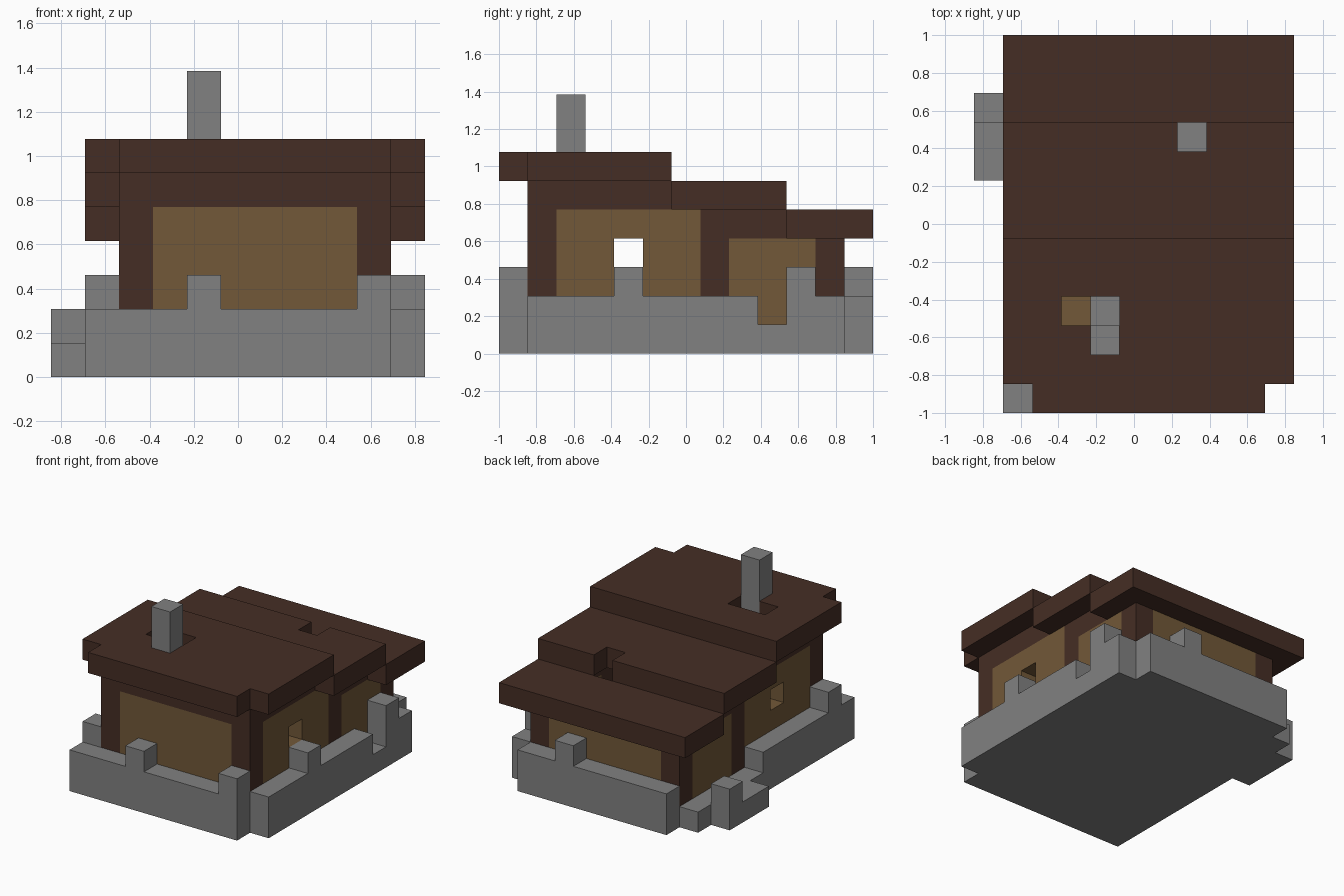
import bpy
import bmesh
from mathutils import Vector

default = bpy.data.objects.get("Cube")
if default:
    bpy.data.objects.remove(default, do_unlink=True)

# The house sits on a grid of 11 x 13 x 9 cells
CELL = 2 / 13
ORIGIN = Vector((-5.5, -6.5, 0))
DIRECTIONS = [Vector(axis) * sign
              for axis in ((1, 0, 0), (0, 1, 0), (0, 0, 1))
              for sign in (1, -1)]


def make_material(name, red, green, blue):
    material = bpy.data.materials.new(name)
    colour = (red, green, blue, 1)
    material.use_nodes = True
    material.diffuse_color = colour
    shader = material.node_tree.nodes["Principled BSDF"]
    shader.inputs["Base Color"].default_value = colour
    shader.inputs["Roughness"].default_value = 0.9
    return material


stone = make_material("grey_stone", 0.22, 0.22, 0.22)
timber = make_material("dark_timber", 0.06, 0.027, 0.018)
plaster = make_material("tan_plaster", 0.168, 0.098, 0.04)


def cells(x, y, z):
    """All grid cells inside the given start and end ranges."""
    return {(i, j, k) for i in range(*x) for j in range(*y) for k in range(*z)}


def build(name, material, filled):
    """Skin a set of cells with outer faces only and merge flat areas."""
    bm = bmesh.new()
    for cell in sorted(filled):
        centre = Vector(cell) + Vector((0.5, 0.5, 0.5))
        for normal in DIRECTIONS:
            beside = tuple(int(c) for c in Vector(cell) + normal)
            if beside in filled:
                continue
            side = Vector((normal.y, normal.z, normal.x))
            up = normal.cross(side)
            corners = [centre + (normal + side * a + up * b) / 2
                       for a, b in ((-1, -1), (1, -1), (1, 1), (-1, 1))]
            bm.faces.new([bm.verts.new((c + ORIGIN) * CELL) for c in corners])
    bmesh.ops.remove_doubles(bm, verts=bm.verts, dist=CELL / 100)
    bmesh.ops.dissolve_limit(bm, angle_limit=0.01, verts=bm.verts, edges=bm.edges)
    mesh = bpy.data.meshes.new(name)
    bm.to_mesh(mesh)
    bm.free()
    mesh.materials.append(material)
    obj = bpy.data.objects.new(name, mesh)
    bpy.context.scene.collection.objects.link(obj)
    return obj


# Stone foundation slab with the low step on the -x side
slab = cells((1, 10), (0, 1), (0, 1)) | cells((1, 11), (1, 12), (0, 1))
slab |= cells((2, 10), (12, 13), (0, 1)) | cells((0, 1), (8, 11), (0, 1))

# Low perimeter wall with a gap on each side
wall = cells((1, 10), (0, 1), (1, 2)) | cells((2, 10), (12, 13), (1, 2))
wall |= cells((10, 11), (1, 12), (1, 2)) | cells((1, 2), (1, 7), (1, 2))
wall -= cells((10, 11), (9, 10), (1, 2))
wall.add((0, 10, 1))

# Raised battlement stones
for x, y in ((4, 0), (9, 0), (1, 1), (10, 4), (10, 10), (7, 12)):
    wall.add((x, y, 2))
build("stone_foundation", stone, slab | wall)

# Timber frame: posts, lintels and the band below the upper roof
frame = cells((3, 9), (1, 2), (5, 6))
for x in (2, 9):
    side = (x, x + 1)
    frame |= cells(side, (1, 2), (1, 6))
    frame |= cells(side, (7, 8), (1, 5))
    frame |= cells(side, (11, 12), (1, 4))
    frame |= cells(side, (8, 10), (4, 5))
    frame |= cells(side, (2, 6), (5, 6))
build("timber_frame", timber, frame)

# Plaster panels, with a square window opening on each side
build("front_panel", plaster, cells((3, 9), (1, 2), (1, 5)))
build("back_panel", plaster, cells((3, 9), (11, 12), (1, 4)))
for name, x in (("right", 2), ("left", 9)):
    side = (x, x + 1)
    panel = cells(side, (2, 7), (1, 5)) - {(x, 4, 3)}
    build(name + "_window_panel", plaster, panel)
    build(name + "_rear_panel", plaster, cells(side, (8, 11), (1, 4)))

# Floor of the front room
build("room_floor", plaster, cells((3, 4), (2, 7), (1, 2)) | cells((5, 9), (2, 7), (1, 2)))

# Three stepped roof slabs
upper = cells((1, 11), (1, 6), (6, 7)) | cells((2, 10), (0, 1), (6, 7))
upper -= cells((3, 5), (3, 4), (6, 7))
build("upper_roof", timber, upper - {(4, 2, 6)})
build("middle_roof", timber, cells((1, 11), (6, 10), (5, 6)) - {(7, 9, 5)})
build("lower_roof", timber, cells((1, 11), (10, 13), (4, 5)))

# Chimney and hearth
build("chimney", stone, cells((4, 5), (2, 3), (1, 9)) | cells((4, 5), (3, 4), (1, 3)))
